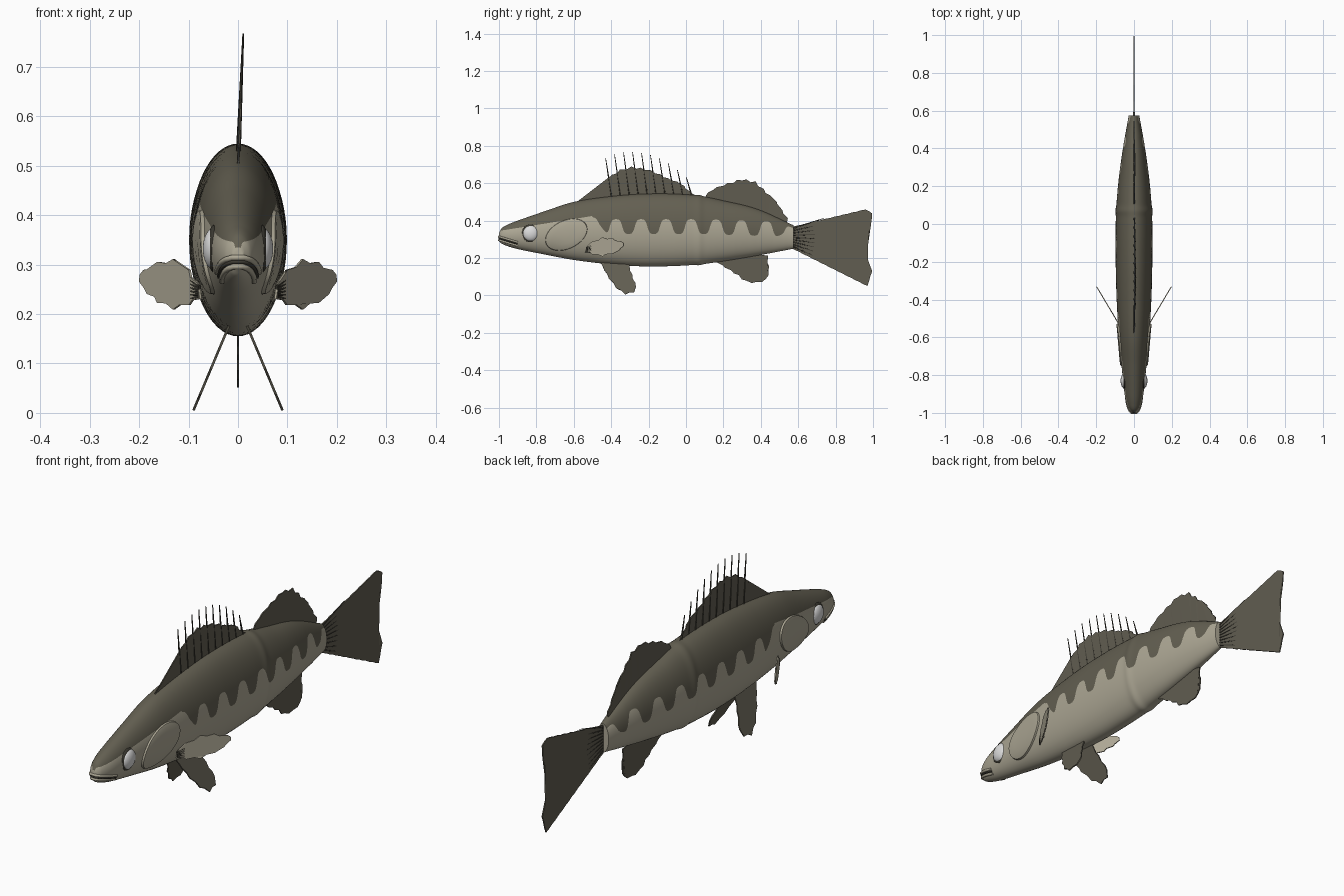
import bpy, bmesh, math
from mathutils import Vector

if "Cube" in bpy.data.objects:
    bpy.data.objects.remove(bpy.data.objects["Cube"], do_unlink=True)


def material(name, *rgb):
    mat = bpy.data.materials.new(name)
    mat.use_nodes = True
    colour = (*rgb, 1)
    mat.diffuse_color = colour
    node = next(n for n in mat.node_tree.nodes if n.type == "BSDF_PRINCIPLED")
    node.inputs["Base Color"].default_value = colour
    return mat


BACK = material("olive back", .125, .115, .083)
BELLY = material("pale belly", .42, .39, .3)
FIN = material("fin olive", .12, .11, .082)
SPINE = material("dark spine", .045, .042, .032)
EYE = material("eye white", .72, .72, .72)


def add_mesh(name, bm, *mats, smooth=True):
    bmesh.ops.recalc_face_normals(bm, faces=bm.faces)
    mesh = bpy.data.meshes.new(name)
    bm.to_mesh(mesh)
    bm.free()
    obj = bpy.data.objects.new(name, mesh)
    bpy.context.collection.objects.link(obj)
    for mat in mats:
        mesh.materials.append(mat)
    if smooth:
        bpy.ops.object.select_all(action="DESELECT")
        obj.select_set(True)
        bpy.context.view_layer.objects.active = obj
        bpy.ops.object.shade_smooth_by_angle(angle=math.radians(40))
    return obj


# Body profile: y, top, bottom, half width
STATIONS = [
    (-1, .335, .29, .012), (-.985, .36, .277, .026), (-.95, .38, .262, .04),
    (-.9, .4, .248, .05), (-.75, .452, .218, .066), (-.6, .5, .19, .08),
    (-.4, .53, .166, .092), (-.2, .544, .155, .097), (.04, .537, .163, .096),
    (.2, .507, .183, .085), (.38, .462, .213, .062), (.575, .375, .25, .028)]


def slope(i, k):
    a, b = STATIONS[max(i - 1, 0)], STATIONS[min(i + 1, len(STATIONS) - 1)]
    return (b[k] - a[k]) / (b[0] - a[0])


def section(y):
    """Centre height, half height and half width at y."""
    y = min(max(y, STATIONS[0][0]), STATIONS[-1][0])
    i = max(j for j in range(len(STATIONS) - 1) if STATIONS[j][0] <= y)
    a, b = STATIONS[i], STATIONS[i + 1]
    d = b[0] - a[0]
    t = (y - a[0]) / d
    top, low, wide = (
        a[k] * (1 + 2 * t) * (1 - t) ** 2 + b[k] * t * t * (3 - 2 * t)
        + d * t * (1 - t) * (slope(i, k) * (1 - t) - slope(i + 1, k) * t)
        for k in (1, 2, 3))
    ridge = .004 * math.exp(-((y - .07) / .02) ** 2)
    return (top + low) / 2, (top - low) / 2 + ridge, wide + ridge


def side_x(y, z):
    c, h, w = section(y)
    return w * math.sqrt(max(0, 1 - ((z - c) / h) ** 2))


def colour_line(y):
    """Height of the scalloped edge between back and belly."""
    if y < -.5:
        return .345 + .16 * (y + 1)
    wave = math.tanh(1.8 * math.cos(math.tau * (y + .24) / .134))
    fade = min(1, (y + .5) / .08, (.6 - y) / .12)
    drop = .035 * max(0, y - .1)
    return .368 - drop + .042 * fade * wave + .05 * (1 - min(1, (y + .5) / .08))


# Body: the colour edge follows an edge loop on each side
ROWS, RINGS = 14, 240
bm = bmesh.new()
rings = []
for i in range(RINGS + 1):
    y = -1 + 1.575 * (i / RINGS) ** 1.15
    c, h, w = section(y)
    edge = math.asin(max(-.9, min(.9, (colour_line(y) - c) / h)))
    q = math.pi / 2
    angles = [-q + (edge + q) * j / ROWS for j in range(ROWS)]
    angles += [edge + (q - edge) * j / ROWS for j in range(ROWS + 1)]
    half = [(w * math.cos(a), y, c + h * math.sin(a)) for a in angles]
    other = [(-x, py, z) for x, py, z in half[-2:0:-1]]
    rings.append([bm.verts.new(p) for p in half + other])
count = 4 * ROWS
for a, b in zip(rings, rings[1:]):
    for j in range(count):
        k = (j + 1) % count
        face = bm.faces.new((a[j], a[k], b[k], b[j]))
        face.material_index = 0 if ROWS <= j < 3 * ROWS else 1
for ring in (rings[0], rings[-1]):
    bm.faces.new(ring).material_index = 1
add_mesh("body", bm, BACK, BELLY)


def fin(name, outline, place, mat, teeth=.005, step=.026):
    """Thin fin from an outline, with a ragged margin."""
    pts = [Vector(p) for p in outline]
    mid = sum(pts, Vector((0, 0))) / len(pts)
    ragged = []
    for a, b in zip(pts, pts[1:] + pts[:1]):
        n = max(1, round((b - a).length / step))
        for j in range(n):
            p = a.lerp(b, j / n)
            push = teeth if len(ragged) % 2 else -teeth
            ragged.append(p + (p - mid).normalized() * push)
    bm = bmesh.new()
    bm.faces.new([bm.verts.new(place(*p)) for p in ragged])
    bmesh.ops.triangulate(bm, faces=bm.faces[:])
    obj = add_mesh(name, bm, mat, smooth=False)
    solid = obj.modifiers.new("thickness", "SOLIDIFY")
    solid.thickness, solid.offset = .005, 0


def spines(name, lines, radius, mat):
    """Tapered rods between pairs of points."""
    bm = bmesh.new()
    for a, b in lines:
        a, b = Vector(a), Vector(b)
        turn = (b - a).to_track_quat("Z", "Y").to_matrix().to_4x4()
        turn.translation = (a + b) / 2
        bmesh.ops.create_cone(bm, segments=6, radius1=radius, radius2=radius / 3,
                              depth=(b - a).length, cap_ends=True, matrix=turn)
    add_mesh(name, bm, mat)


def upright(y, z):
    return (.04 * max(0, z - .5), y, z)


# Fins on the centre line
fin("front_dorsal_fin", [
    (-.6, .49), (-.51, .515), (-.47, .57), (-.41, .63), (-.35, .67), (-.29, .685),
    (-.22, .675), (-.16, .655), (-.1, .625), (-.03, .6), (.02, .555), (.06, .53),
    (0, .5), (-.3, .5)], upright, FIN)
fin("rear_dorsal_fin", [
    (.1, .53), (.14, .565), (.2, .59), (.3, .62), (.37, .605), (.43, .55),
    (.48, .5), (.54, .415), (.53, .37), (.35, .43), (.2, .47)], upright, FIN)
fin("tail_fin", [
    (.56, .365), (.77, .415), (.96, .46), (.995, .44), (.99, .38), (.96, .3),
    (.965, .21), (.995, .13), (.97, .05), (.77, .15), (.56, .255)],
    upright, FIN, teeth=.001)
fin("anal_fin", [
    (.15, .2), (.17, .175), (.26, .12), (.32, .075), (.38, .068), (.43, .085),
    (.44, .13), (.435, .21), (.36, .24)], upright, FIN)

# Dorsal spines and tail rays
tips = [-.43 + .048 * i for i in range(10)]
spines("dorsal_spines", [
    ((0, y + .035, .51), upright(y, .767 - 1.6 * (y + .29) ** 2)) for y in tips],
    .0055, SPINE)
spines("tail_rays", [
    ((0, .57, .31 + .012 * i), (0, .76 - .006 * abs(i), .3 + .028 * i))
    for i in range(-4, 5)], .005, SPINE)

for side, label in ((1, "left"), (-1, "right")):
    # Pectoral fin, swept outward and back
    def pectoral(x, z):
        return (side * x, -.53 + 1.68 * (x - .08), z)

    fin(label + "_pectoral_fin", [
        (.075, .25), (.1, .287), (.13, .308), (.16, .303), (.2, .28), (.19, .25),
        (.16, .225), (.13, .212), (.1, .22), (.078, .232)],
        pectoral, BELLY, teeth=.003, step=.015)
    spines(label + "_pectoral_rays", [
        (pectoral(.078, .243 + .004 * i), pectoral(.118, .25 + .012 * i))
        for i in range(-2, 4)], .004, SPINE)

    # Pelvic fin, splayed downward
    def pelvic(y, z):
        return (side * (.025 + .42 * (.16 - z)), y, z)

    fin(label + "_pelvic_fin", [
        (-.46, .18), (-.31, .18), (-.29, .11), (-.265, .045), (-.28, .018),
        (-.325, .008), (-.37, .04), (-.41, .09)], pelvic, FIN, teeth=.003)

    # Gill cover lying just above the body surface
    bm = bmesh.new()
    loops = []
    for r, lift in ((.3, .007), (.6, .007), (.85, .008), (.97, .007), (1, -.004)):
        loop = []
        for j in range(40):
            a = math.tau * j / 40
            y = -.64 + r * (.112 * math.cos(a) + .02 * math.sin(a))
            z = .325 + r * (.085 * math.sin(a) + .015 * math.cos(a))
            loop.append(bm.verts.new((side * (side_x(y, z) + lift), y, z)))
        loops.append(loop)
    bm.faces.new(loops[0])
    for a, b in zip(loops, loops[1:]):
        for j in range(40):
            k = (j + 1) % 40
            bm.faces.new((a[j], a[k], b[k], b[j]))
    add_mesh(label + "_gill_cover", bm, BELLY)

    # Eye and its socket rim
    centre = Vector((side * .049, -.83, .332))
    for part, mat, radius, depth in (("eye", EYE, .042, .022),
                                     ("eye_rim", SPINE, .048, .013)):
        bm = bmesh.new()
        bmesh.ops.create_uvsphere(bm, u_segments=32, v_segments=16, radius=1)
        bmesh.ops.scale(bm, vec=(depth, radius, radius), verts=bm.verts)
        bmesh.ops.translate(bm, vec=centre, verts=bm.verts)
        add_mesh(label + "_" + part, bm, mat)

# Lips wrapped around the snout, with the mouth crease between them
for name, offset, radius, mat in (("upper_lip", .009, .006, BELLY),
                                  ("mouth_crease", 0, .004, SPINE),
                                  ("lower_lip", -.009, .006, BELLY)):
    path = []
    for i in range(9):
        y = -.9 - .1 * i / 8
        z = .275 + .03 * i / 8 + offset
        path.append((side_x(y, z), y, z))
    path += [(-x, y, z) for x, y, z in reversed(path)]
    curve = bpy.data.curves.new(name, "CURVE")
    curve.dimensions = "3D"
    curve.bevel_depth, curve.bevel_resolution = radius, 2
    curve.use_fill_caps = True
    line = curve.splines.new("POLY")
    line.points.add(len(path) - 1)
    for point, p in zip(line.points, path):
        point.co = (*p, 1)
    curve.materials.append(mat)
    bpy.context.collection.objects.link(bpy.data.objects.new(name, curve))
